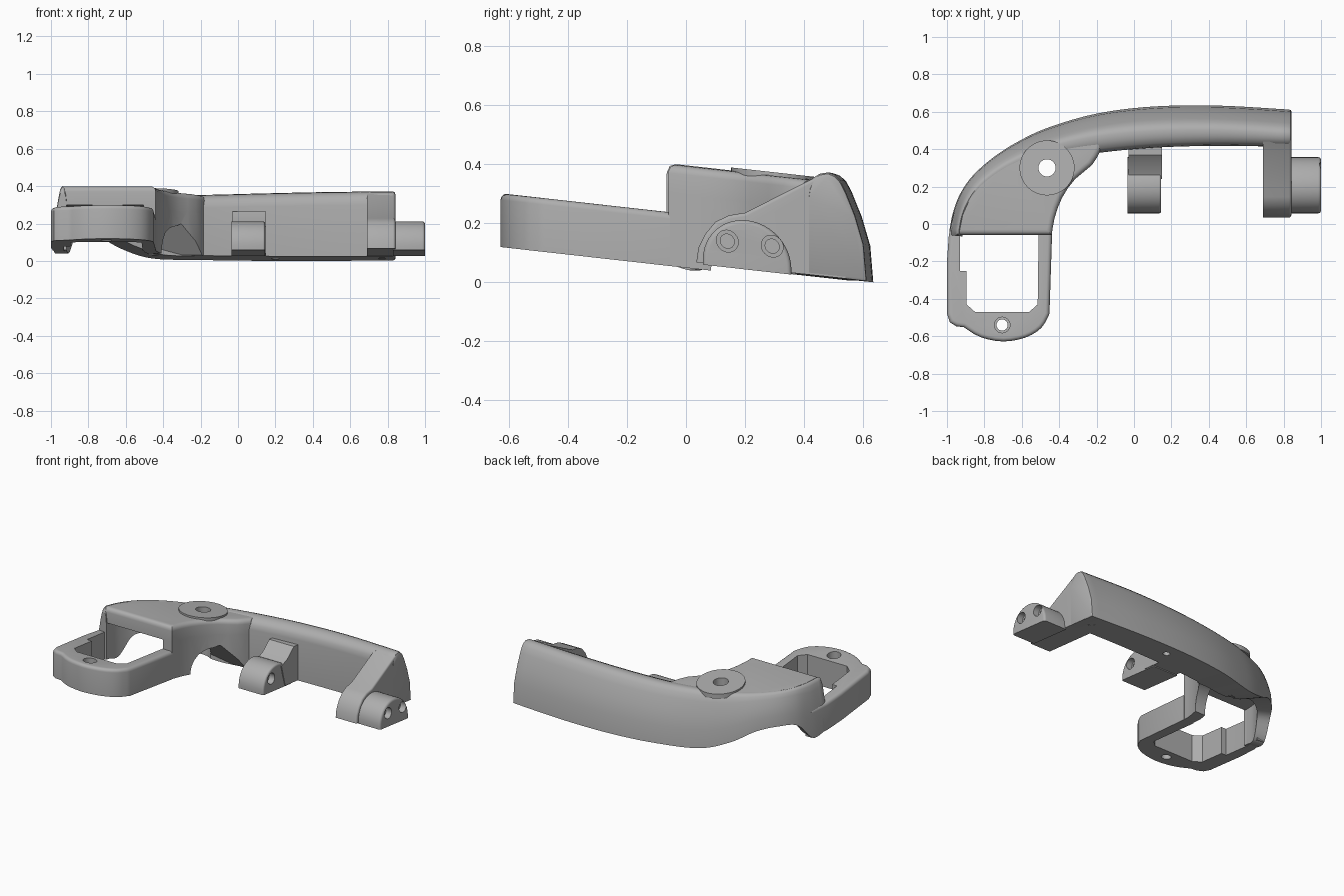
import bpy, bmesh, math
from mathutils import Vector

if "Cube" in bpy.data.objects:
    bpy.data.objects.remove(bpy.data.objects["Cube"])

grey = bpy.data.materials.new("plain grey")
grey.use_nodes = True
grey.diffuse_color = (0.42, 0.42, 0.42, 1)
grey.node_tree.nodes["Principled BSDF"].inputs["Base Color"].default_value = grey.diffuse_color
parts = []


def finish(name, bm, keep=True):
    bmesh.ops.recalc_face_normals(bm, faces=bm.faces)
    mesh = bpy.data.meshes.new(name)
    bm.to_mesh(mesh)
    bm.free()
    ob = bpy.data.objects.new(name, mesh)
    bpy.context.collection.objects.link(ob)
    if keep:
        mesh.materials.append(grey)
        parts.append(ob)
    return ob


def prism(name, outline, lo, hi, axis="z", bevel=0, rounded=lambda c: True, keep=True):
    """Extrude an outline along z (points are x, y) or x (points are y, z)."""
    def place(p, h):
        return (p[0], p[1], h) if axis == "z" else (h, p[0], p[1])
    bm = bmesh.new()
    ends = [[bm.verts.new(place(p, h)) for p in outline] for h in (lo, hi)]
    bm.faces.new(ends[0])
    cap = bm.faces.new(ends[1])
    n = len(outline)
    for i in range(n):
        j = (i + 1) % n
        bm.faces.new((ends[0][i], ends[0][j], ends[1][j], ends[1][i]))
    bmesh.ops.recalc_face_normals(bm, faces=bm.faces)
    if bevel:
        edges = [e for e in cap.edges if rounded((e.verts[0].co + e.verts[1].co) / 2)]
        bmesh.ops.bevel(bm, geom=edges, offset=bevel, segments=4, profile=0.5,
                        affect="EDGES", clamp_overlap=True)
    return finish(name, bm, keep)


def arc(cx, cy, r, start, end, n=24):
    steps = [math.radians(start + (end - start) * i / n) for i in range(n + 1)]
    return [(cx + r * math.cos(a), cy + r * math.sin(a)) for a in steps]


def cut(ob, outline, lo, hi, axis="z"):
    cutter = prism("cutter", outline, lo, hi, axis, keep=False)
    cutter.hide_render = True
    mod = ob.modifiers.new("cut", "BOOLEAN")
    mod.operation, mod.solver, mod.object = "DIFFERENCE", "EXACT", cutter
    bpy.context.view_layer.objects.active = ob
    bpy.ops.object.modifier_apply(modifier=mod.name)
    bpy.data.objects.remove(cutter)


def drill(ob, cx, cy, r, lo, hi, axis="z"):
    cut(ob, arc(cx, cy, r, 0, 345, 23), lo, hi, axis)


def spline(rows, steps):
    """Smooth curve through rows of values."""
    rows = [Vector(r) for r in rows]
    out = []
    for i in range(len(rows) - 1):
        a, b = rows[max(i - 1, 0)], rows[i]
        c, d = rows[i + 1], rows[min(i + 2, len(rows) - 1)]
        for k in range(steps):
            t = k / steps
            out.append(0.5 * (2 * b + (c - a) * t + (2 * a - 5 * b + 4 * c - d) * t * t
                              + (3 * b - 3 * c + d - a) * t ** 3))
    return out + [rows[-1]]


# Curved rail: x, y, outer slant, thickness, underside, height
stations = spline([
    (0.825, 0.612, 0.13, 0.20, 0, 0.355),
    (0.45, 0.633, 0.13, 0.215, 0, 0.353),
    (0.10, 0.628, 0.13, 0.22, 0, 0.345),
    (-0.20, 0.59, 0.12, 0.21, 0, 0.335),
    (-0.46, 0.515, 0.10, 0.18, 0, 0.33),
    (-0.63, 0.435, 0.085, 0.15, 0.045, 0.325),
    (-0.76, 0.35, 0.07, 0.12, 0.11, 0.325),
    (-0.865, 0.255, 0.06, 0.10, 0.125, 0.325),
    (-0.93, 0.16, 0.055, 0.08, 0.10, 0.325),
    (-0.968, 0.06, 0.05, 0.07, -0.02, 0.325),
    (-0.986, -0.03, 0.05, 0.07, -0.02, 0.325)], 6)
# Rounded-off tips of the rail
stations = ([Vector((0.842, 0.602, 0.125, 0.185, 0.01, 0.338)), Vector((0.837, 0.61, 0.13, 0.195, 0.002, 0.35))]
            + stations + [Vector((-0.987, -0.05, 0.05, 0.07, -0.02, 0.317)),
                          Vector((-0.987, -0.06, 0.05, 0.07, -0.02, 0.295))])
bm = bmesh.new()
rings = []
for i, s in enumerate(stations):
    near = min(max(i, 2), len(stations) - 3)
    along = (stations[near + 1] - stations[near - 1]).to_2d().normalized()
    if i < 4:
        along = Vector((-1, 0))
    inward = Vector((-along.y, along.x))
    x, y, slant, thick, low, high = s
    # Fractions of slant, then of the remaining width, against height
    section = [(0, low)]
    for f, h in ((0.08, 0.35), (0.3, 0.62), (0.55, 0.84), (0.7, 0.94), (0.85, 0.985), (1, 1)):
        section.append((slant * f, low + (high - low) * h))
    for f, h in ((0.4, 0.98), (0.75, 0.93), (0.93, 0.86), (1, 0.77)):
        section.append((slant + (thick - slant) * f, low + (high - low) * h))
    section.append((thick, low))
    rings.append([bm.verts.new((x + inward.x * d, y + inward.y * d, z)) for d, z in section])
for a, b in zip(rings, rings[1:]):
    for i in range(len(a)):
        j = (i + 1) % len(a)
        bm.faces.new((a[i], a[j], b[j], b[i]))
bm.faces.new(rings[0])
bm.faces.new(rings[-1])
rail = finish("curved_rail", bm)
for x, y in ((0.77, 0.52), (0.2, 0.54)):
    drill(rail, x, y, 0.022, -0.1, 0.07)

# Raised hood roofing the inside of the bend
hood_edge = [tuple(p) for p in spline([
    (-0.44, -0.06), (-0.425, 0.03), (-0.385, 0.14), (-0.315, 0.24), (-0.225, 0.315), (-0.18, 0.39)], 2)]
hood = prism("hood", [(-0.937, -0.06)] + hood_edge + [
    (-0.2, 0.462), (-0.415, 0.415), (-0.58, 0.355), (-0.705, 0.295), (-0.812, 0.215), (-0.875, 0.14),
    (-0.915, 0.05)],
    0.222, 0.323, bevel=0.03, rounded=lambda c: c.y < -0.05 or (c.x > -0.45 and c.y < 0.395))

# Concave wall under the hood, opened by an arched tunnel
wall = prism("concave_wall", hood_edge + [
    (-0.2, 0.45), (-0.41, 0.4), (-0.5, 0.35), (-0.46, 0.16), (-0.5, 0.03), (-0.505, -0.06)], -0.022, 0.23)
cut(wall, [(0.085, -0.1), (0.085, -0.022)] + arc(0.25, -0.022, 0.165, 175, 100, 10)
    + [(0.25, 0.155), (0.365, 0.001), (0.6, 0.001), (0.6, -0.1)], -0.7, 0, "x")

# Pivot boss on the hood
boss = prism("pivot_boss", arc(-0.465, 0.3, 0.147, 0, 352.5, 47), 0.305, 0.335)
for ob in (rail, hood, wall, boss):
    drill(ob, -0.465, 0.3, 0.046, -0.1, 0.5)

# Open frame at the front
chin = [tuple(p) for p in spline([
    (-0.91, -0.552), (-0.82, -0.605), (-0.7, -0.628), (-0.58, -0.607), (-0.495, -0.555),
    (-0.452, -0.48)], 3)]
outer = [(-0.962, 0.06), (-0.99, -0.06), (-1.0, -0.2), (-1.0, -0.48), (-0.985, -0.525), (-0.95, -0.547)]
outer += chin + [(-0.438, -0.055)]
inner = [(-0.51, -0.055), (-0.515, -0.43), (-0.56, -0.47), (-0.85, -0.47), (-0.895, -0.43),
         (-0.895, -0.25), (-0.93, -0.25), (-0.93, -0.05), (-0.915, 0.06)]
frame = prism("front_frame", outer + inner, -0.022, 0.16, bevel=0.022,
              rounded=lambda c: c.y < -0.475 or c.x < -0.96 or (-0.47 < c.x < -0.43 and c.y < 0))
drill(frame, -0.705, -0.54, 0.03, -0.1, 0.3)
drill(frame, -0.705, -0.54, 0.042, 0.11, 0.3)

# End plate and middle web reaching inward from the rail
prism("end_plate", [
    (0.035, 0), (0.042, 0.05), (0.065, 0.1), (0.1, 0.145), (0.145, 0.172), (0.2, 0.187),
    (0.44, 0.335), (0.5, 0.33), (0.54, 0.2), (0.54, 0.002)], 0.69, 0.841, "x",
    bevel=0.012, rounded=lambda c: c.y < 0.45 and c.z > 0.01)
prism("middle_web", [
    (0.28, 0), (0.24, 0.14), (0.3, 0.17), (0.37, 0.235), (0.47, 0.24), (0.47, 0.002)], -0.03, 0.15, "x")

# Rounded lugs with paired cross holes
lug_profile = arc(0.207, 0.012, 0.15, 0, 180) + [(0.057, -0.005), (0.357, -0.005)]
end_lug = prism("end_lug", lug_profile, 0.83, 1.0, "x", bevel=0.015, rounded=lambda c: c.z > 0)
mid_lug = prism("middle_lug", lug_profile, -0.035, 0.145, "x", bevel=0.012, rounded=lambda c: c.z > 0)
for ob, face in ((end_lug, 1.0), (mid_lug, 0.145)):
    for y in (0.14, 0.292):
        drill(ob, y, 0.084, 0.024, face - 0.3, face + 0.1, "x")
        drill(ob, y, 0.084, 0.037, face - 0.04, face + 0.1, "x")

# Lean everything so the back sits lowest, then shade
for ob in parts:
    for v in ob.data.vertices:
        v.co.z += 0.112 * (0.635 - v.co.y)
    bpy.ops.object.select_all(action="DESELECT")
    ob.select_set(True)
    bpy.context.view_layer.objects.active = ob
    bpy.ops.object.shade_smooth_by_angle(angle=math.radians(35))
